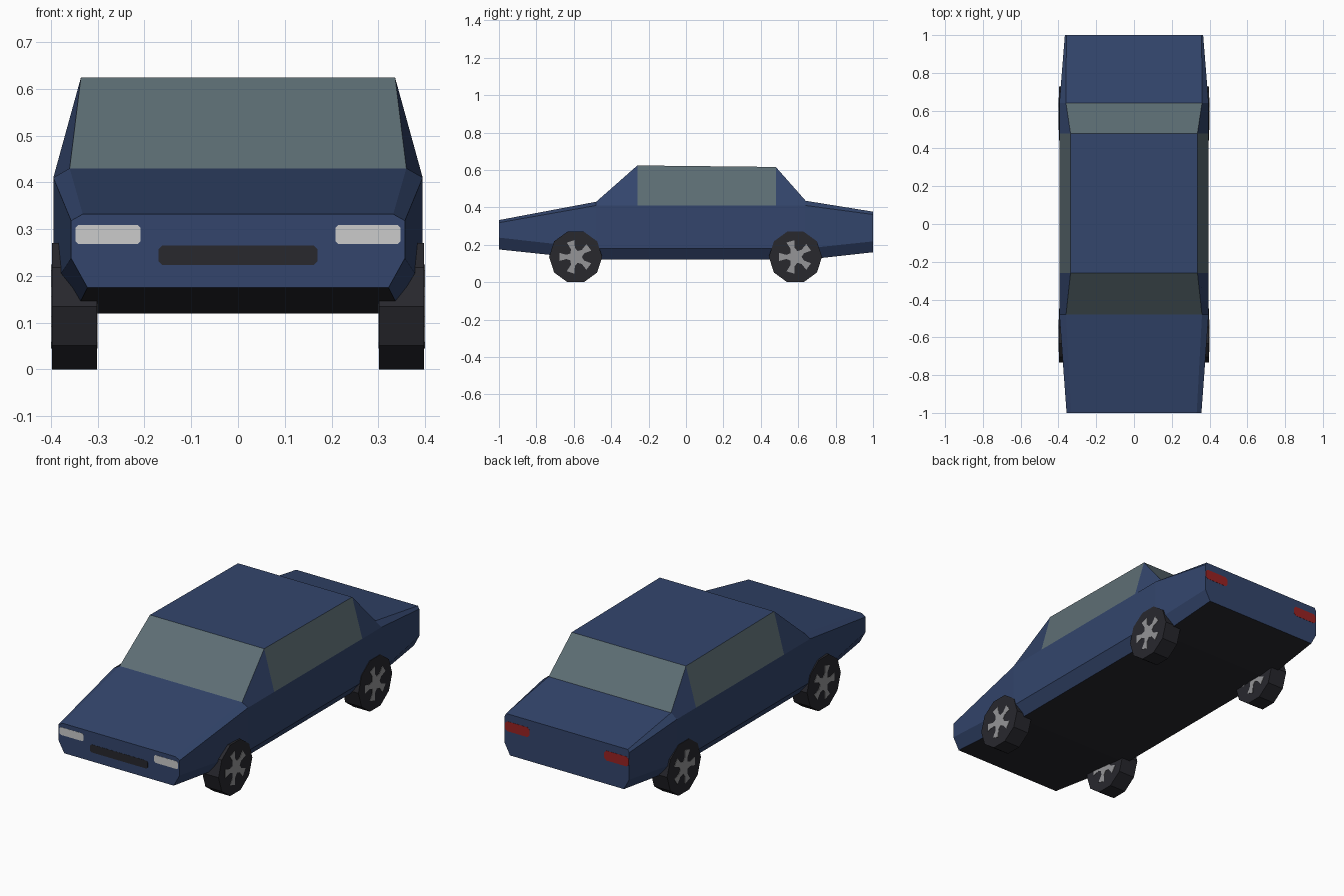
import bpy, bmesh
from math import sin, cos, radians

if "Cube" in bpy.data.objects:
    bpy.data.objects.remove(bpy.data.objects["Cube"])


def material(name, rgb):
    m = bpy.data.materials.new(name)
    m.use_nodes = True
    m.diffuse_color = (*rgb, 1)
    bsdf = m.node_tree.nodes["Principled BSDF"]
    bsdf.inputs["Base Color"].default_value = (*rgb, 1)
    bsdf.inputs["Roughness"].default_value = 0.8
    return m


BLUE = material("blue paint", (0.033, 0.06, 0.15))
GLASS = material("grey glass", (0.11, 0.155, 0.175))
BLACK = material("black rubber", (0.021, 0.021, 0.027))
SILVER = material("silver rim", (0.3, 0.3, 0.31))
LAMP = material("white lamp", (0.6, 0.6, 0.6))
RED = material("red lamp", (0.32, 0.016, 0.016))


def finish(name, bm, *mats):
    bmesh.ops.recalc_face_normals(bm, faces=bm.faces)
    mesh = bpy.data.meshes.new(name)
    bm.to_mesh(mesh)
    bm.free()
    for m in mats:
        mesh.materials.append(m)
    ob = bpy.data.objects.new(name, mesh)
    bpy.context.collection.objects.link(ob)
    return ob


def prism(name, outline, place, start, end, mat):
    """Extrude a flat outline; place(u, v, w) gives the position."""
    bm = bmesh.new()
    rings = [[bm.verts.new(place(u, v, w)) for u, v in outline] for w in (start, end)]
    for r in rings:
        bm.faces.new(r)
    n = len(outline)
    for i in range(n):
        k = (i + 1) % n
        bm.faces.new((rings[0][i], rings[0][k], rings[1][k], rings[1][i]))
    return finish(name, bm, mat)


# Body: half sections as y, then (x, z) of floor, sill, belt and top
sections = [
    (-1.00, (0.322, 0.175), (0.357, 0.238), (0.357, 0.318), (0.332, 0.332)),
    (-0.48, (0.35, 0.12), (0.395, 0.18), (0.395, 0.41), (0.36, 0.43)),
    (-0.26, (0.35, 0.12), (0.395, 0.18), (0.395, 0.41), (0.336, 0.624)),
    (0.48, (0.35, 0.12), (0.395, 0.18), (0.395, 0.41), (0.336, 0.616)),
    (0.64, (0.35, 0.12), (0.395, 0.18), (0.395, 0.41), (0.36, 0.435)),
    (1.00, (0.335, 0.16), (0.366, 0.218), (0.366, 0.362), (0.358, 0.377)),
]
FLOOR, TOP, SIDES = 7, 3, (2, 4)
bm = bmesh.new()
rings = []
for y, *half in sections:
    loop = half + [(-x, z) for x, z in reversed(half)]
    rings.append([bm.verts.new((x, y, z)) for x, z in loop])
for s in range(len(rings) - 1):
    a, b = rings[s], rings[s + 1]
    for j in range(8):
        k = (j + 1) % 8
        f = bm.faces.new((a[j], a[k], b[k], b[j]))
        if j == FLOOR:
            f.material_index = 2
        elif (j == TOP and s in (1, 3)) or (j in SIDES and s == 2):
            f.material_index = 1
bm.faces.new(rings[0])
bm.faces.new(rings[-1])
finish("body", bm, BLUE, GLASS, BLACK)


# Wheels with five flared spokes on both faces
def polar(points):
    return [(r * cos(radians(a)), r * sin(radians(a))) for r, a in points]


tyre = polar([(0.142, 36 * i) for i in range(10)])
spokes = polar([(r, 72 * i + 36 + a) for i in range(5)
                for r, a in ((0.05, -13), (0.09, -14), (0.09, 14), (0.05, 13), (0.033, 36))])
for end, y in (("front", -0.59), ("rear", 0.585)):
    for side, sx in (("left", 1), ("right", -1)):
        def place(u, v, w):
            return (sx * w, y + u, 0.135 + v)
        prism(f"{end}_{side}_wheel", tyre, place, 0.302, 0.398, BLACK)
        prism(f"{end}_{side}_outer_rim", spokes, place, 0.397, 0.4, SILVER)
        prism(f"{end}_{side}_inner_rim", spokes, place, 0.303, 0.3, SILVER)


# Lamps and grille as thin plates with clipped corners
def clipped(x0, x1, z0, z1, c):
    return [(x0 + c, z0), (x1 - c, z0), (x1, z0 + c), (x1, z1 - c),
            (x1 - c, z1), (x0 + c, z1), (x0, z1 - c), (x0, z0 + c)]


def plate_at(sx):
    return lambda u, v, w: (sx * u, w, v)


prism("grille", clipped(-0.17, 0.17, 0.223, 0.265, 0.008), plate_at(1), -0.995, -1.001, BLACK)
for side, sx in (("left", 1), ("right", -1)):
    prism(f"{side}_headlight", clipped(0.208, 0.348, 0.268, 0.309, 0.007),
          plate_at(sx), -0.995, -1.001, LAMP)
    prism(f"{side}_tail_light", clipped(0.22, 0.364, 0.285, 0.337, 0.012),
          plate_at(sx), 0.995, 1.001, RED)
